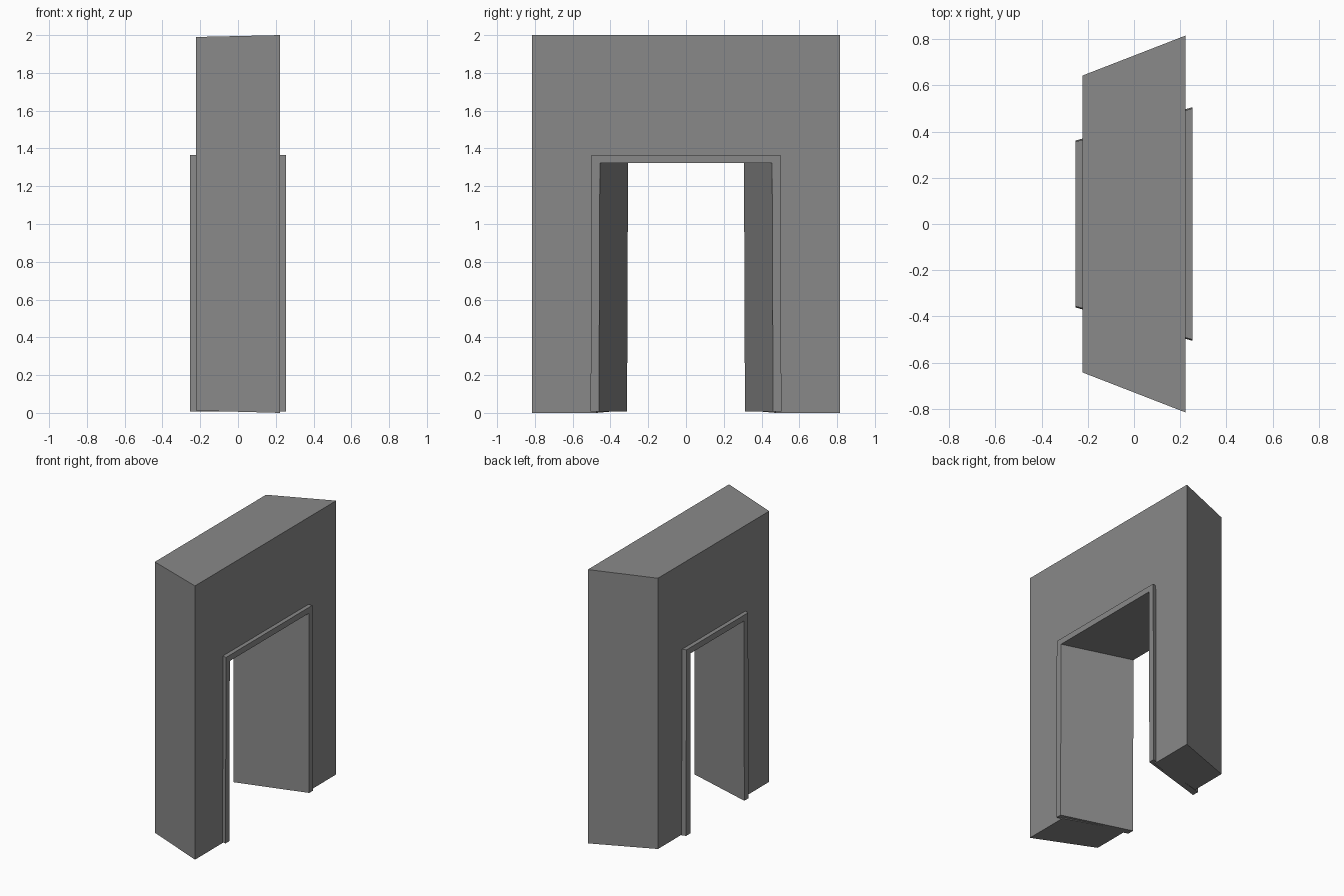
import bpy
import bmesh

default = bpy.data.objects.get("Cube")
if default:
    bpy.data.objects.remove(default, do_unlink=True)

grey = bpy.data.materials.new("stone grey")
grey.use_nodes = True
colour = (0.25, 0.25, 0.25, 1)
grey.diffuse_color = colour
grey.node_tree.nodes["Principled BSDF"].inputs["Base Color"].default_value = colour


def portal(name, sections, flare=0.0):
    """Loft an upside-down U between sections (x, outer, inner, top, lintel, base)."""
    bm = bmesh.new()
    rings = []
    for x, outer, inner, top, lintel, base in sections:
        half = [(outer + flare, base), (outer, top), (inner, lintel), (inner + flare, base)]
        rings.append([[bm.verts.new((x, side * y, z)) for y, z in half] for side in (-1, 1)])
    for left, right in rings:
        # Two posts and the lintel
        bm.faces.new(left)
        bm.faces.new(right)
        bm.faces.new((left[1], right[1], right[2], left[2]))
    (l0, r0), (l1, r1) = rings
    for a, b in ((l0, l1), (r0, r1)):
        # Outer side, opening side and foot
        for i, j in ((0, 1), (2, 3), (3, 0)):
            bm.faces.new((a[i], a[j], b[j], b[i]))
    for i in (1, 2):
        # Top and underside of the lintel
        bm.faces.new((l0[i], r0[i], r1[i], l1[i]))
    bmesh.ops.recalc_face_normals(bm, faces=bm.faces)
    mesh = bpy.data.meshes.new(name)
    bm.to_mesh(mesh)
    bm.free()
    mesh.materials.append(grey)
    obj = bpy.data.objects.new(name, mesh)
    bpy.context.collection.objects.link(obj)


# Wedge-shaped wall with a tapering doorway
portal("wall", [(-0.223, 0.642, 0.34, 1.99, 1.34, 0.012),
                (0.223, 0.815, 0.475, 2.0, 1.34, 0.0)])

# Door frame lining the passage and standing proud of both faces
portal("door_frame", [(-0.253, 0.356, 0.307, 1.365, 1.322, 0.008),
                      (0.253, 0.5, 0.456, 1.365, 1.322, 0.008)], flare=0.005)
